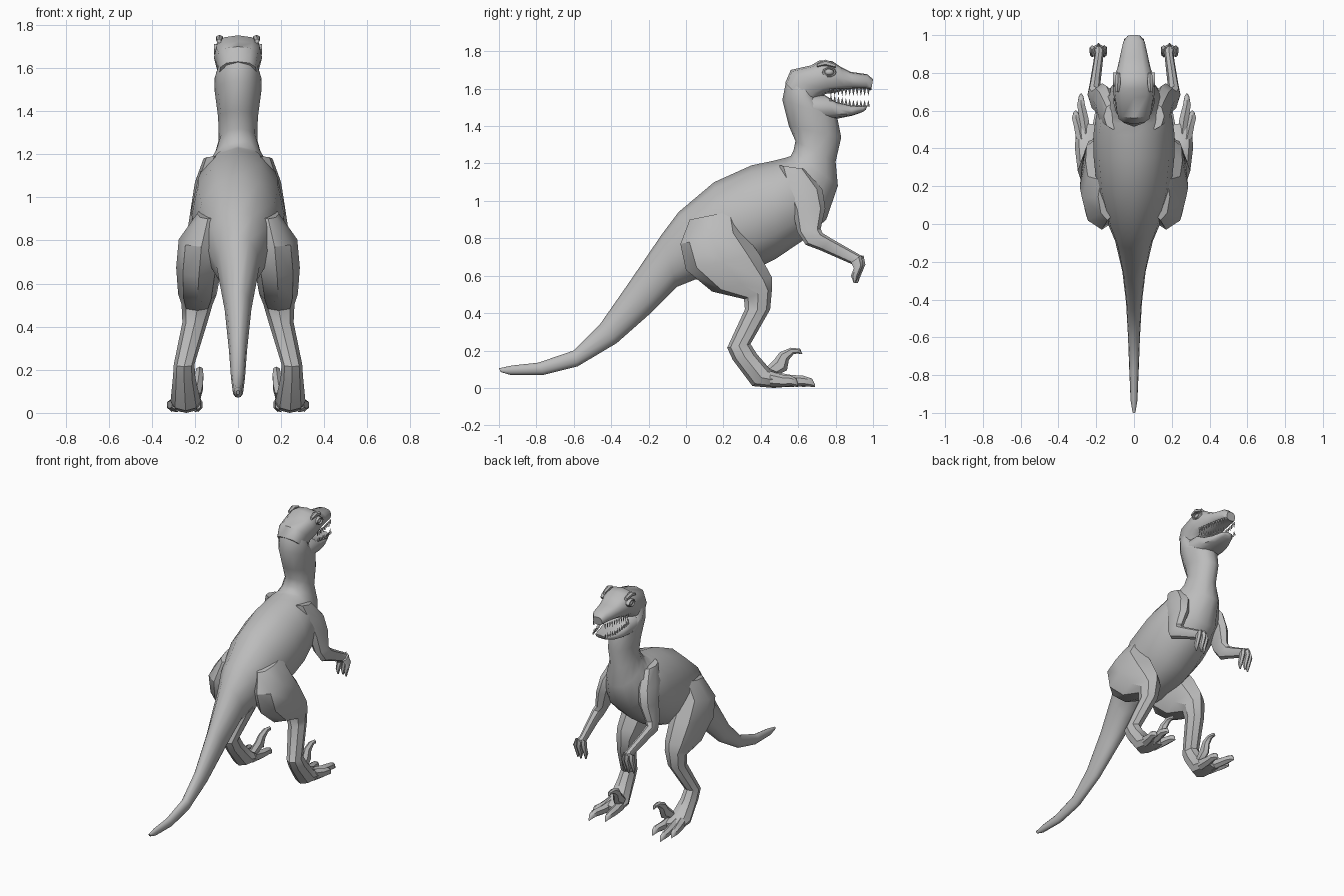
import bpy, bmesh, math
from mathutils import Vector

skin = bpy.data.materials.new("grey_skin")
skin.diffuse_color = (0.5, 0.5, 0.5, 1)


def finish(name, bm, mirror=False, angle=45):
    bmesh.ops.recalc_face_normals(bm, faces=bm.faces)
    me = bpy.data.meshes.new(name)
    bm.to_mesh(me)
    bm.free()
    me.materials.append(skin)
    ob = bpy.data.objects.new(name, me)
    bpy.context.collection.objects.link(ob)
    bpy.ops.object.select_all(action='DESELECT')
    ob.select_set(True)
    bpy.context.view_layer.objects.active = ob
    bpy.ops.object.shade_smooth_by_angle(angle=math.radians(angle))
    if mirror:
        ob.modifiers.new("Mirror", 'MIRROR').use_mirror_merge = False
    return ob


def loft(name, rings, sides=10, mirror=False, power=1.0, angle=45):
    """Each ring: y,z of one edge, y,z of the opposite edge, half width, x centre."""
    bm = bmesh.new()
    loops = []
    for r in rings:
        y1, z1, y2, z2, w = r[:5]
        x = r[5] if len(r) > 5 else 0
        loop = []
        for i in range(sides):
            a = 2 * math.pi * i / sides
            c, s = math.cos(a), math.sin(a)
            c = math.copysign(abs(c) ** power, c)
            s = math.copysign(abs(s) ** power, s)
            loop.append(bm.verts.new((x + w * s, (y1 + y2) / 2 + c * (y1 - y2) / 2,
                                      (z1 + z2) / 2 + c * (z1 - z2) / 2)))
        loops.append(loop)
    for a, b in zip(loops, loops[1:]):
        for i in range(sides):
            j = (i + 1) % sides
            bm.faces.new((a[i], a[j], b[j], b[i]))
    bm.faces.new(loops[0])
    bm.faces.new(loops[-1])
    return finish(name, bm, mirror, angle)


# Tail, trunk and neck in one skin
loft("body", [
    (-1.0, .105, -.99, .085, .008), (-.93, .12, -.94, .07, .018),
    (-.79, .135, -.76, .07, .025), (-.6, .2, -.58, .115, .032),
    (-.46, .34, -.37, .24, .042), (-.3, .57, -.2, .39, .062),
    (-.13, .82, -.05, .54, .1), (-.04, .94, .05, .58, .14),
    (.15, 1.1, .2, .6, .195), (.35, 1.19, .38, .64, .215),
    (.47, 1.215, .48, .69, .215), (.53, 1.23, .62, .785, .2),
    (.56, 1.24, .75, .9, .16), (.575, 1.27, .812, 1.08, .115),
    (.585, 1.32, .80, 1.21, .09), (.55, 1.4, .83, 1.34, .092),
    (.515, 1.54, .81, 1.44, .108), (.535, 1.64, .74, 1.47, .108),
    (.565, 1.69, .7, 1.54, .09)], sides=12)

# Skull and snout
loft("upper_head", [
    (.53, 1.63, .66, 1.5, .09), (.56, 1.7, .72, 1.55, .1),
    (.67, 1.725, .745, 1.572, .112), (.715, 1.752, .77, 1.575, .108),
    (.78, 1.748, .81, 1.582, .098), (.83, 1.715, .85, 1.592, .083),
    (.88, 1.69, .9, 1.6, .074), (.97, 1.677, .965, 1.6, .056),
    (1.0, 1.65, .99, 1.59, .035)], sides=12, power=.75)

# Lower jaw
loft("lower_jaw", [
    (.62, 1.57, .7, 1.43, .1), (.735, 1.57, .81, 1.44, .1),
    (.8, 1.53, .85, 1.448, .088), (.88, 1.51, .89, 1.456, .073),
    (.95, 1.51, .945, 1.475, .05), (.97, 1.51, .962, 1.488, .03)],
    sides=12, power=.75)

# Brow ridges
loft("brow", [(.70, 1.735, .70, 1.715, .01, .088), (.745, 1.755, .745, 1.722, .018, .086),
              (.80, 1.735, .80, 1.71, .012, .085)], sides=6, mirror=True)


# Eyes: a ball in a raised lid
def ball(name, loc, scale):
    bm = bmesh.new()
    bmesh.ops.create_uvsphere(bm, u_segments=10, v_segments=6, radius=1)
    for v in bm.verts:
        v.co = Vector(loc) + Vector(scale) * Vector((0, 0, 0)).length + Vector(
            [a * b for a, b in zip(v.co, scale)])
    return finish(name, bm, True)


ball("eye", (.097, .765, 1.688), (.016, .025, .017))
bm = bmesh.new()
lid = [[bm.verts.new((x, .765 + .036 * k * math.cos(i * math.pi / 5),
                      1.688 + .025 * k * math.sin(i * math.pi / 5))) for i in range(10)]
       for x, k in ((.085, 1.1), (.112, 1.0), (.112, .78), (.09, .7))]
for a, b in zip(lid, lid[1:]):
    for i in range(10):
        bm.faces.new((a[i], a[(i + 1) % 10], b[(i + 1) % 10], b[i]))
finish("eyelid", bm, True)

# Teeth: small spikes along both lips
bm = bmesh.new()
for row in range(2):
    for i in range(11):
        t = i / 10
        y = .775 + .2 * t
        x = (.088 - .04 * t ** 1.3) * (1 if row else .95)
        z, d = (1.6, -.04) if row == 0 else (1.535 - .03 * min(1, t * 1.6), .035)
        base = [bm.verts.new((x + .006 * math.cos(k * math.pi / 2),
                              y + .008 * math.sin(k * math.pi / 2), z)) for k in range(4)]
        tip = bm.verts.new((x, y, z + d))
        for k in range(4):
            bm.faces.new((base[k], base[(k + 1) % 4], tip))
finish("teeth", bm, True)

# Thigh, shin and ankle
loft("leg", [
    (.02, .9, .27, .95, .05, .14), (-.03, .77, .3, .84, .105, .17),
    (.0, .63, .39, .72, .105, .182), (.14, .515, .46, .59, .09, .188),
    (.31, .475, .46, .53, .072, .19), (.315, .42, .45, .42, .058, .2),
    (.22, .215, .345, .235, .048, .25), (.25, .15, .38, .18, .052, .25),
    (.355, .01, .45, .1, .07, .243), (.47, .0, .5, .08, .068, .24),
    (.53, .005, .53, .065, .055, .24)], sides=8, mirror=True, angle=35)

# Three walking toes, each ending in a claw
for name, x0, x1, y1 in (("outer_toe", .28, .308, .6), ("middle_toe", .25, .28, .69),
                         ("inner_toe", .2, .185, .64)):
    y0, d = .45, y1 - .45
    loft(name, [(y0, .09, y0, .005, .03, x0),
                (y0 + d * .45, .07, y0 + d * .45, .005, .028, (x0 + x1) / 2),
                (y0 + d * .75, .065, y0 + d * .75, .01, .024, x1),
                (y0 + d * .93, .05, y0 + d * .95, .005, .014, x1),
                (y1, .018, y1, .004, .004, x1)], sides=6, mirror=True)

# Raised hooked claw
loft("sickle_claw", [
    (.42, .1, .47, .06, .026, .195), (.47, .15, .54, .095, .026, .185),
    (.5, .19, .55, .15, .022, .18), (.56, .215, .575, .18, .018, .178),
    (.61, .21, .6, .185, .012, .177), (.622, .182, .612, .18, .004, .177)],
    sides=6, mirror=True)

# Shoulder, upper arm and forearm
loft("arm", [
    (.5, 1.19, .64, 1.17, .05, .11), (.52, 1.08, .73, 1.06, .055, .145),
    (.57, .95, .745, .96, .05, .168), (.595, .835, .72, .85, .04, .195),
    (.64, .765, .73, .828, .034, .212), (.72, .735, .78, .797, .028, .205),
    (.88, .665, .915, .72, .024, .185), (.9, .655, .95, .7, .035, .188)],
    sides=8, mirror=True, angle=35)

# Fingers curled downward
for name, x, dy in (("inner_finger", .157, -.008), ("middle_finger", .188, .004),
                    ("outer_finger", .22, -.008)):
    loft(name, [(.89 + dy, .67, .945 + dy, .71, .018, .188 + (x - .188) * .6),
                (.905 + dy, .64, .955 + dy, .66, .017, x),
                (.89 + dy, .6, .93 + dy, .6, .014, x),
                (.905 + dy, .56, .915 + dy, .56, .004, x)], sides=6, mirror=True)
